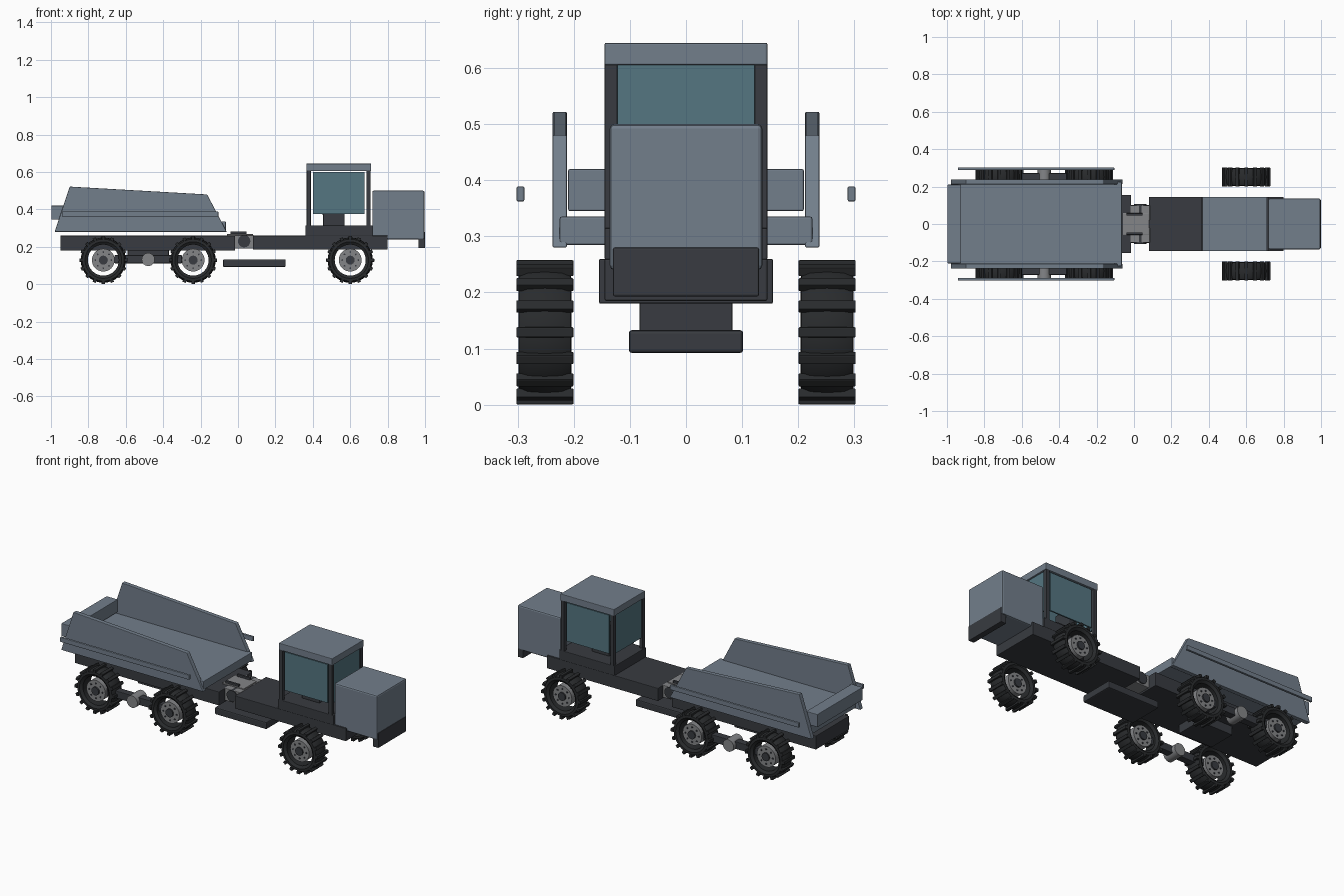
import bpy, bmesh, math
from mathutils import Matrix, Vector

if "Cube" in bpy.data.objects:
    bpy.data.objects.remove(bpy.data.objects["Cube"])


def mat(name, rgb):
    m = bpy.data.materials.new(name)
    m.diffuse_color = (*rgb, 1)
    m.use_nodes = True
    m.node_tree.nodes["Principled BSDF"].inputs["Base Color"].default_value = m.diffuse_color
    return m


BODY = mat("body_slate", (0.17, 0.21, 0.26))
DARK = mat("dark_frame", (0.04, 0.044, 0.052))
RUBBER = mat("rubber", (0.022, 0.024, 0.026))
STEEL = mat("steel", (0.23, 0.235, 0.245))
GLASS = mat("tinted_glass", (0.09, 0.18, 0.22))


def finish(name, bm, m, bevel=0.0, smooth=False):
    bmesh.ops.recalc_face_normals(bm, faces=bm.faces)
    me = bpy.data.meshes.new(name)
    bm.to_mesh(me)
    bm.free()
    me.materials.append(m)
    ob = bpy.data.objects.new(name, me)
    bpy.context.collection.objects.link(ob)
    if smooth:
        for p in me.polygons:
            p.use_smooth = True
        me.set_sharp_from_angle(angle=math.radians(35))
    if bevel:
        b = ob.modifiers.new("bevel", 'BEVEL')
        b.width = bevel
        b.segments = 2
    return ob


def box(name, x, y, z, m, bevel=0.003):
    """Box from (min, max) ranges."""
    bm = bmesh.new()
    c = [(r[0] + r[1]) / 2 for r in (x, y, z)]
    s = [r[1] - r[0] for r in (x, y, z)]
    bmesh.ops.create_cube(bm, size=1, matrix=Matrix.Translation(c) @ Matrix.Diagonal((*s, 1)))
    return finish(name, bm, m, bevel)


def add_cyl(bm, r, depth, loc, seg):
    """Cylinder along y."""
    bmesh.ops.create_cone(bm, cap_ends=True, segments=seg, radius1=r, radius2=r, depth=depth,
                          matrix=Matrix.Translation(loc) @ Matrix.Rotation(math.pi / 2, 4, 'X'))


def cyl(name, r, y, x, z, m, seg=24):
    bm = bmesh.new()
    add_cyl(bm, r, y[1] - y[0], (x, (y[0] + y[1]) / 2, z), seg)
    return finish(name, bm, m, smooth=True)


def side_range(s, a, b):
    return (min(s * a, s * b), max(s * a, s * b))


def wheel(tag, x, s):
    c = Vector((x, s * 0.2515, 0.129))
    # tyre: lathed ring with an open centre
    prof = [(.083, -.036), (.098, -.047), (.112, -.046), (.119, -.03), (.121, 0),
            (.119, .03), (.112, .046), (.098, .047), (.083, .036)]
    bm = bmesh.new()
    n = 32
    rings = []
    for i in range(n):
        a = 2 * math.pi * i / n
        rings.append([bm.verts.new(c + Vector((r * math.cos(a), y, r * math.sin(a)))) for r, y in prof])
    for i in range(n):
        p, q = rings[i], rings[(i + 1) % n]
        for j in range(len(prof)):
            k = (j + 1) % len(prof)
            bm.faces.new((p[j], p[k], q[k], q[j]))
    finish(f"tyre_{tag}", bm, RUBBER, smooth=True)
    # tread lugs
    bm = bmesh.new()
    for i in range(16):
        rot = Matrix.Rotation(2 * math.pi * i / 16, 4, 'Y')
        bmesh.ops.create_cube(bm, size=1, matrix=Matrix.Translation(c) @ rot
                              @ Matrix.Translation((.12, 0, 0)) @ Matrix.Diagonal((.017, .102, .018, 1)))
    finish(f"tread_lugs_{tag}", bm, RUBBER, 0.002)
    # rim, hub and bolts
    cyl(f"rim_{tag}", .061, (c.y - .035, c.y + .035), x, c.z, STEEL, 32)
    cyl(f"hub_{tag}", .024, (c.y - .043, c.y + .043), x, c.z, DARK, 16)
    bm = bmesh.new()
    for i in range(8):
        a = 2 * math.pi * i / 8
        add_cyl(bm, .005, .078, c + Vector((.043 * math.cos(a), 0, .043 * math.sin(a))), 6)
    finish(f"wheel_bolts_{tag}", bm, DARK)


# wheels
for s, side in ((-1, "right"), (1, "left")):
    for x, row in ((.6, "front"), (-.24, "middle"), (-.72, "rear")):
        wheel(f"{row}_{side}", x, s)
    # tandem bogie beam and pivot
    box(f"bogie_beam_{side}", (-.66, -.30), side_range(s, .23, .272), (.112, .155), DARK)
    cyl(f"bogie_pivot_{side}", .035, side_range(s, .205, .295), -.48, .132, STEEL)

# chassis
box("rear_chassis", (-.95, -.015), (-.155, .155), (.18, .26), DARK)
box("front_chassis", (.08, .80), (-.145, .145), (.185, .26), DARK)
box("axle_housing", (-.59, -.37), (-.083, .083), (.13, .185), DARK)
box("belly_box", (-.08, .255), (-.102, .102), (.092, .133), DARK, .006)

# articulation joint
for s, side in ((-1, "right"), (1, "left")):
    box(f"joint_block_{side}", (-.02, .085), side_range(s, .02, .10), (.19, .262), STEEL)
    box(f"steering_ram_{side}", (-.04, .045), side_range(s, .045, .058), (.268, .282), DARK, .002)
box("joint_core", (-.06, .08), (-.06, .06), (.20, .268), STEEL)
cyl("joint_pin", .033, (-.106, .106), .033, .23, DARK)

# dump bed
box("bed_floor", (-.95, -.065), (-.225, .225), (.285, .335), BODY)
box("tailgate", (-.998, -.925), (-.21, .21), (.345, .42), BODY)
for s, side in ((-1, "right"), (1, "left")):
    bm = bmesh.new()
    pts = [(-.98, .28), (-.06, .28), (-.165, .48), (-.90, .522)]
    f = bm.faces.new([bm.verts.new((x, s * .212, z)) for x, z in pts])
    ext = bmesh.ops.extrude_face_region(bm, geom=[f])
    bmesh.ops.translate(bm, vec=(0, s * .026, 0),
                        verts=[v for v in ext["geom"] if isinstance(v, bmesh.types.BMVert)])
    finish(f"bed_side_{side}", bm, BODY, .003)
    box(f"bed_rail_{side}", (-.942, -.105), side_range(s, .288, .302), (.362, .389), BODY)

# engine hood and grille
box("hood", (.718, .997), (-.136, .136), (.24, .50), BODY, .008)
box("grille", (.965, 1.0), (-.13, .13), (.193, .28), DARK)

# cab
box("cab_base", (.36, .72), (-.145, .145), (.258, .315), DARK)
box("cab_roof", (.365, .712), (-.145, .145), (.605, .645), BODY)
for s, side in ((-1, "right"), (1, "left")):
    for x, end in ((.378, "rear"), (.698, "front")):
        box(f"cab_pillar_{end}_{side}", (x - .011, x + .011), side_range(s, .122, .145), (.31, .61), DARK, .002)
    box(f"side_window_{side}", (.40, .677), side_range(s, .131, .139), (.375, .60), GLASS, 0)
box("windscreen", (.694, .702), (-.127, .127), (.375, .605), GLASS, 0)
box("rear_window", (.374, .382), (-.127, .127), (.375, .605), GLASS, 0)
box("seat_cushion", (.455, .57), (-.06, .06), (.31, .385), DARK, .006)
box("seat_back", (.45, .48), (-.06, .06), (.37, .50), DARK, .006)
